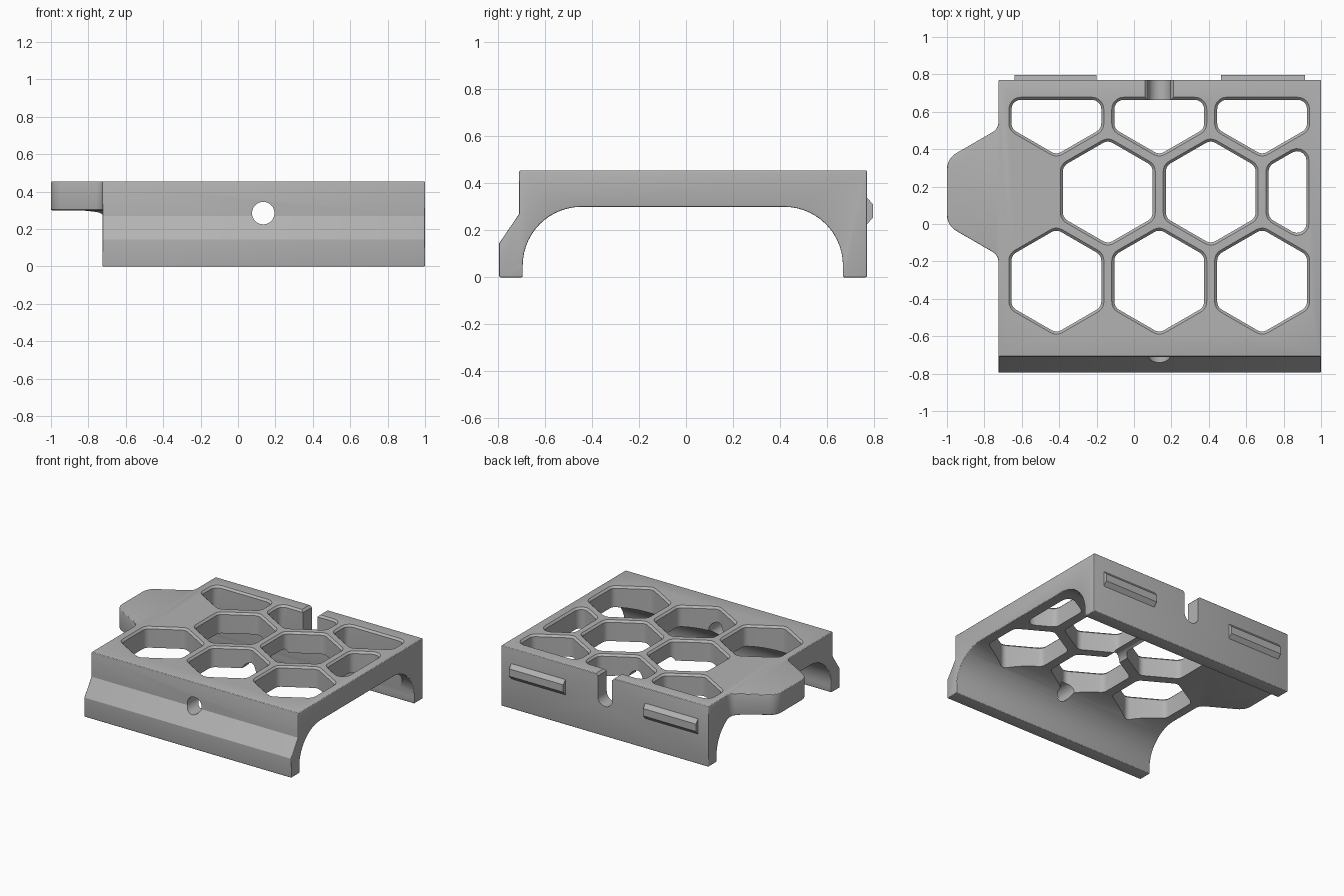
import bpy, bmesh, math
from mathutils import Vector

cube = bpy.data.objects.get("Cube")
if cube:
    bpy.data.objects.remove(cube, do_unlink=True)

grey = bpy.data.materials.new("mid grey")
grey.use_nodes = True
COLOUR = (0.45, 0.45, 0.45, 1)
grey.diffuse_color = COLOUR
grey.node_tree.nodes["Principled BSDF"].inputs["Base Color"].default_value = COLOUR


def rounded(points, steps=6):
    """Round the corners of a polygon given as (x, y, radius)."""
    out = []
    for i, (x, y, r) in enumerate(points):
        p = Vector((x, y))
        if not r:
            out.append(p)
            continue
        a = (Vector(points[i - 1][:2]) - p).normalized()
        b = (Vector(points[(i + 1) % len(points)][:2]) - p).normalized()
        half = a.angle(b) / 2
        centre = p + (a + b).normalized() * (r / math.sin(half))
        start = p + a * (r / math.tan(half)) - centre
        end = p + b * (r / math.tan(half)) - centre
        turn = start.angle_signed(end)
        for k in range(steps + 1):
            t = -turn * k / steps
            out.append(centre + Vector((start.x * math.cos(t) - start.y * math.sin(t),
                                        start.x * math.sin(t) + start.y * math.cos(t))))
    return out


def loft(name, rings, place):
    """Solid through matching outlines; place maps (u, v, depth) to x, y, z."""
    bm = bmesh.new()
    loops = [[bm.verts.new(place(p[0], p[1], d)) for p in pts] for pts, d in rings]
    n = len(loops[0])
    for lo, hi in zip(loops, loops[1:]):
        for i in range(n):
            j = (i + 1) % n
            bm.faces.new((lo[i], lo[j], hi[j], hi[i]))
    bm.faces.new(loops[0][::-1])
    bm.faces.new(loops[-1])
    bmesh.ops.recalc_face_normals(bm, faces=bm.faces)
    mesh = bpy.data.meshes.new(name)
    bm.to_mesh(mesh)
    bm.free()
    mesh.materials.append(grey)
    obj = bpy.data.objects.new(name, mesh)
    bpy.context.collection.objects.link(obj)
    return obj


def along_x(u, v, d): return (d, u, v)
def along_y(u, v, d): return (u, d, v)
def along_z(u, v, d): return (u, v, d)


def apply(obj, kind, **settings):
    bpy.context.view_layer.objects.active = obj
    mod = obj.modifiers.new(kind.lower(), kind)
    for key, value in settings.items():
        setattr(mod, key, value)
    bpy.ops.object.modifier_apply(modifier=mod.name)


def combine(obj, tool, operation):
    tool.hide_render = True
    apply(obj, "BOOLEAN", object=tool, operation=operation, solver="EXACT")
    bpy.data.objects.remove(tool, do_unlink=True)


# Bridge-shaped side profile: two legs with large inner fillets
TOP, UNDER, MID_X = 0.455, 0.30, 0.135
profile = rounded([(-0.71, TOP, 0), (-0.71, 0.27, 0), (-0.795, 0.145, 0), (-0.795, 0, 0),
                   (-0.695, 0, 0), (-0.695, UNDER, 0.25), (0.668, UNDER, 0.25),
                   (0.668, 0, 0), (0.77, 0, 0), (0.77, TOP, 0)], 14)
body = loft("bracket_body", [(profile, -1.2), (profile, 1.0)], along_x)

# Plan outline: rectangle with a half-hexagon tab on the right-hand side
CELL_Y, LEFT = 0.171, -0.725
outline = rounded([(LEFT, -0.9, 0), (LEFT, CELL_Y - 0.338, 0.06), (-1, CELL_Y - 0.179, 0.1),
                   (-1, CELL_Y + 0.179, 0.1), (LEFT, CELL_Y + 0.338, 0.06),
                   (LEFT, 0.9, 0), (1.1, 0.9, 0), (1.1, -0.9, 0)])
combine(body, loft("outline_cutter", [(outline, -0.1), (outline, 0.6)], along_z), "INTERSECT")
apply(body, "BEVEL", width=0.017, segments=3, limit_method="ANGLE",
      angle_limit=math.radians(50))


# Honeycomb openings with a chamfered upper rim
def clip(points, axis, limit):
    out = []
    for i, q in enumerate(points):
        p = points[i - 1]
        if (p[axis] <= limit) != (q[axis] <= limit):
            out.append(p.lerp(q, (limit - p[axis]) / (q[axis] - p[axis])))
        if q[axis] <= limit:
            out.append(q)
    return out


def cell(cx, cy, grow):
    radius = (0.24 + grow) / math.cos(math.pi / 6)
    pts = [Vector((cx + radius * math.sin(k * math.pi / 3),
                   cy + radius * math.cos(k * math.pi / 3))) for k in range(6)]
    pts = clip(clip(pts, 0, 0.922 + grow if cx > 0.9 else 2), 1, 0.664 + grow)
    return rounded([(p.x, p.y, 0.05 + grow) for p in pts], 5)


PITCH = 0.55
for row in (-1, 0, 1):
    for column in range(3):
        cx = MID_X + (column - 1) * PITCH + (PITCH / 2 if row == 0 else 0)
        cy = CELL_Y + row * PITCH * math.sqrt(3) / 2
        rings = [(cell(cx, cy, 0), -0.1), (cell(cx, cy, 0), TOP - 0.014),
                 (cell(cx, cy, 0.028), TOP + 0.014)]
        combine(body, loft("cell_cutter", rings, along_z), "DIFFERENCE")

# Round bore from front to back, open at the top of the back wall
BORE_Z, R = 0.285, 0.06
circle = [(MID_X + R * math.cos(k * math.pi / 16), BORE_Z + R * math.sin(k * math.pi / 16))
          for k in range(32)]
combine(body, loft("bore_cutter", [(circle, -0.9), (circle, 0.63)], along_y), "DIFFERENCE")
slot = circle[16:] + [circle[0], (MID_X + R, TOP - 0.016), (MID_X + R + 0.032, TOP + 0.016),
                      (MID_X - R - 0.032, TOP + 0.016), (MID_X - R, TOP - 0.016)]
combine(body, loft("slot_cutter", [(slot, 0.6), (slot, 0.9)], along_y), "DIFFERENCE")

# Snap ridges on the back wall
ridge = [(0.76, 0.225), (0.77, 0.225), (0.796, 0.255), (0.796, 0.31), (0.77, 0.34), (0.76, 0.34)]
for side, x0, x1 in (("right", -0.64, -0.20), ("left", 0.465, 0.915)):
    loft("snap_ridge_" + side, [(ridge, x0), (ridge, x1)], along_x)

bpy.ops.object.select_all(action="DESELECT")
body.select_set(True)
bpy.context.view_layer.objects.active = body
bpy.ops.object.shade_smooth_by_angle(angle=math.radians(25))
